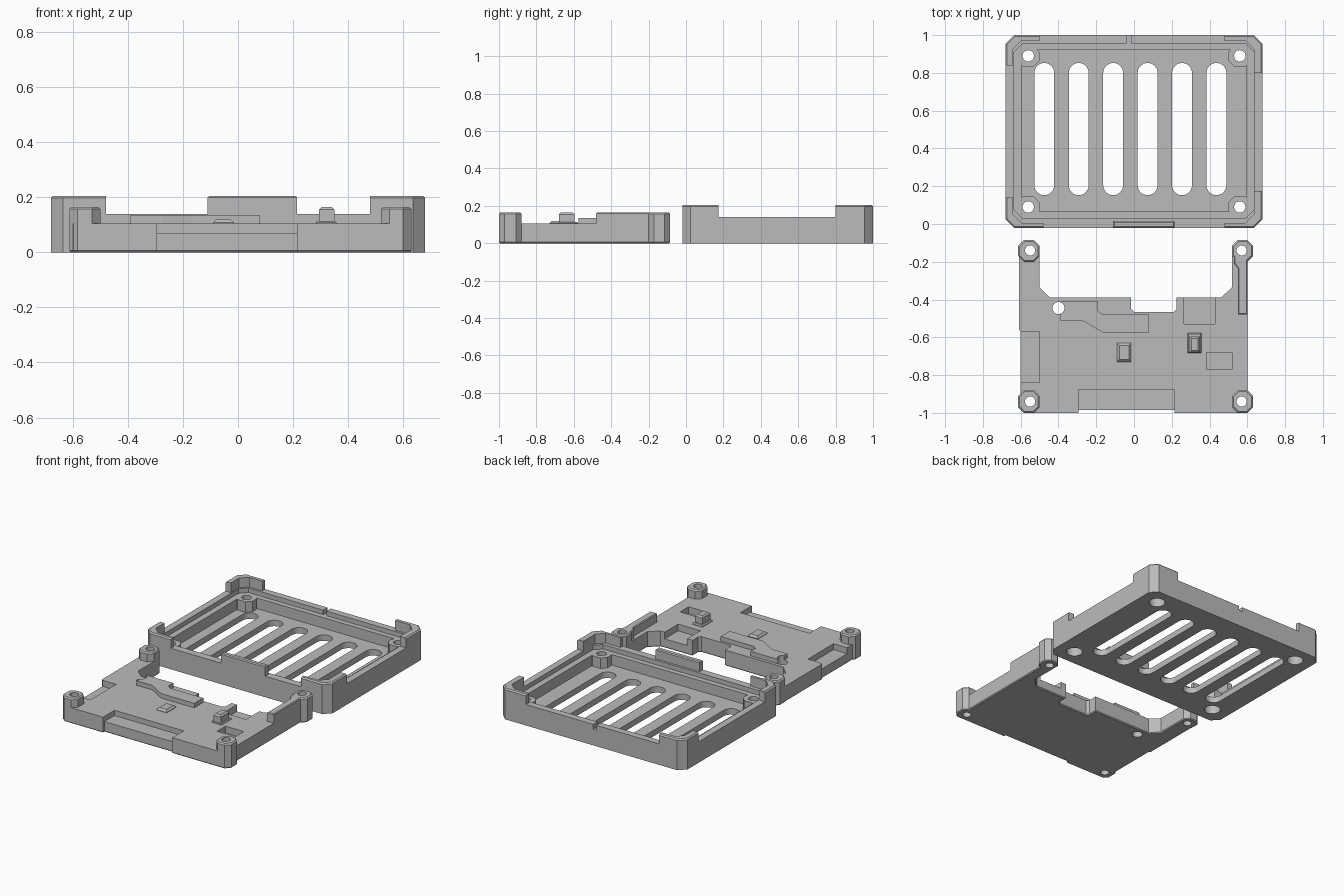
import bpy, bmesh, math

cube = bpy.data.objects.get("Cube")
if cube:
    bpy.data.objects.remove(cube, do_unlink=True)

grey = bpy.data.materials.new("plastic grey")
grey.use_nodes = True
colour = (0.5, 0.5, 0.5, 1)
grey.diffuse_color = colour
grey.node_tree.nodes["Principled BSDF"].inputs["Base Color"].default_value = colour


def prism(name, pts, z0, z1, top=0, bottom=0):
    """Extrude an outline upward, optionally chamfering its top or bottom rim."""
    bm = bmesh.new()
    face = bm.faces.new([bm.verts.new((x, y, z0)) for x, y in pts])
    out = bmesh.ops.extrude_face_region(bm, geom=[face])
    for v in out["geom"]:
        if isinstance(v, bmesh.types.BMVert):
            v.co.z = z1
    bmesh.ops.recalc_face_normals(bm, faces=bm.faces)
    for size, z in ((top, z1), (bottom, z0)):
        if size:
            rim = [e for e in bm.edges if all(abs(v.co.z - z) < 1e-5 for v in e.verts)]
            bmesh.ops.bevel(bm, geom=rim, offset=size, segments=1, affect="EDGES")
    mesh = bpy.data.meshes.new(name)
    bm.to_mesh(mesh)
    bm.free()
    mesh.materials.append(grey)
    obj = bpy.data.objects.new(name, mesh)
    bpy.context.collection.objects.link(obj)
    return obj


def box(x0, x1, y0, y1, c=0):
    """Rectangle outline with optional cut corners."""
    if not c:
        return [(x0, y0), (x1, y0), (x1, y1), (x0, y1)]
    return [(x0 + c, y0), (x1 - c, y0), (x1, y0 + c), (x1, y1 - c),
            (x1 - c, y1), (x0 + c, y1), (x0, y1 - c), (x0, y0 + c)]


def slot(x, y0, y1, r, n=16):
    """Outline with half-round ends; a circle when y0 equals y1."""
    arc = [math.pi * i / n for i in range(n + 1)]
    pts = [(x + r * math.cos(a), y1 + r * math.sin(a)) for a in arc]
    pts += [(x - r * math.cos(a), y0 - r * math.sin(a)) for a in arc]
    return pts if y1 > y0 else pts[:n] + pts[n + 1:-1]


def combine(obj, others, operation):
    """Apply booleans and discard the tools."""
    for other in others:
        mod = obj.modifiers.new("join", "BOOLEAN")
        mod.operation, mod.object, mod.solver = operation, other, "EXACT"
    deps = bpy.context.evaluated_depsgraph_get()
    mesh = bpy.data.meshes.new_from_object(obj.evaluated_get(deps))
    obj.modifiers.clear()
    obj.data = mesh
    for other in others:
        bpy.data.objects.remove(other, do_unlink=True)


# Ventilated tray: outer shell, stepped inside
tray = prism("ventilated_tray", box(-.68, .68, -.02, 1, .045), 0, .14)
combine(tray, [
    prism("step", box(-.635, .635, .03, .955, .045), .11, .3),
    prism("cavity", box(-.595, .595, .065, .92, .02), .04, .3),
], "DIFFERENCE")

# Screw posts in the tray corners
posts = []
for sx in (-1, 1):
    for sy in (-1, 1):
        x = sorted((sx * .5, sx * .62))
        y = sorted((.49 + sy * .345, .49 + sy * .45))
        posts.append(prism("post", box(*x, *y, .03), .02, .11))
combine(tray, posts, "UNION")

# Raised corner guards and front tab
bounds = box(-.68, .68, -.02, 1, .045)
guards = prism("corner_guards", bounds, .1, .205, top=.008)
combine(guards, [
    prism("inner", box(-.64, .635, .005, .97, .045), 0, .3),
    prism("gap_front", box(-.48, .48, -.1, .5), 0, .3),
    prism("gap_back", box(-.5, .48, .5, 1.1), 0, .3),
    prism("gap_left", box(-.8, 0, .14, .84), 0, .3),
    prism("gap_right", box(0, .8, .175, .8), 0, .3),
], "DIFFERENCE")
tab = prism("front_tab", box(-.11, .215, -.02, .015), .1, .205, top=.006)
combine(tray, [guards, tab], "UNION")

# Vents, screw holes and the small rear notch
cutters = [prism("vent", slot(-.475 + .1823 * i, .205, .8, .0525), -.1, .1) for i in range(6)]
for x in (-.56, .56):
    for y in (.09, .89):
        cutters.append(prism("screw", slot(x, y, y, .03), -.1, .3))
        cutters.append(prism("counterbore", slot(x, y, y, .05), -.1, .06))
cutters.append(prism("notch", box(-.04, -.015, .9, 1.1), .11, .3))
combine(tray, cutters, "DIFFERENCE")

# Base plate with two arms at the back
outline = [(-.6, -.985), (.6, -.985), (.6, -.12), (.52, -.12), (.52, -.335),
           (.46, -.39), (.225, -.39), (.225, -.45), (.21, -.465), (0, -.465),
           (-.015, -.45), (-.015, -.39), (-.445, -.39), (-.5, -.335),
           (-.5, -.12), (-.61, -.12), (-.61, -.56), (-.6, -.57)]
base = prism("base_plate", outline, 0, .105, bottom=.006)

# Screw corners, front edge blocks and the right rail
parts = []
for x0, x1 in ((-.613, -.5), (.52, .63)):
    for y0, y1 in ((-1, -.88), (-.2, -.085)):
        parts.append(prism("corner", box(x0, x1, y0, y1, .03), 0, .165, top=.008, bottom=.006))
for x0, x1 in ((-.56, -.295), (.215, .58)):
    parts.append(prism("front_edge", box(x0, x1, -1, -.95), 0, .105, bottom=.006))
rail = [(.55, -.48), (.6, -.48), (.6, -.15), (.53, -.15), (.53, -.21), (.55, -.235)]
parts.append(prism("right_rail", rail, .05, .165, top=.005))

# Raised deck, button bump and peg
deck = [(-.39, -.41), (-.39, -.51), (-.275, -.51), (-.165, -.575), (.08, -.575),
        (.08, -.48), (-.165, -.48), (-.19, -.46), (-.19, -.41)]
parts.append(prism("raised_deck", deck, .05, .135))
parts.append(prism("button_bump", box(-.09, -.015, -.73, -.63), .05, .12, top=.012))
parts.append(prism("peg_foot", box(.283, .357, -.683, -.577), .05, .115, top=.006))
parts.append(prism("peg", box(.295, .35, -.68, -.595), .05, .165, top=.01))
combine(base, parts, "UNION")

# Pockets and holes in the base
pockets = [
    prism("front_pocket", box(-.295, .215, -1.1, -.88), .07, .12),
    prism("left_pocket", box(-.7, -.5, -.84, -.57), .065, .13),
    prism("back_pocket", box(.265, .43, -.53, -.3), .06, .13),
    prism("right_pocket", box(.385, .52, -.77, -.68), .06, .13),
    prism("deck_hole", slot(-.4, -.445, -.445, .032), -.1, .3),
]
for x in (-.55, .57):
    for y in (-.94, -.14):
        pockets.append(prism("screw", slot(x, y, y, .027), -.1, .3))
combine(base, pockets, "DIFFERENCE")
